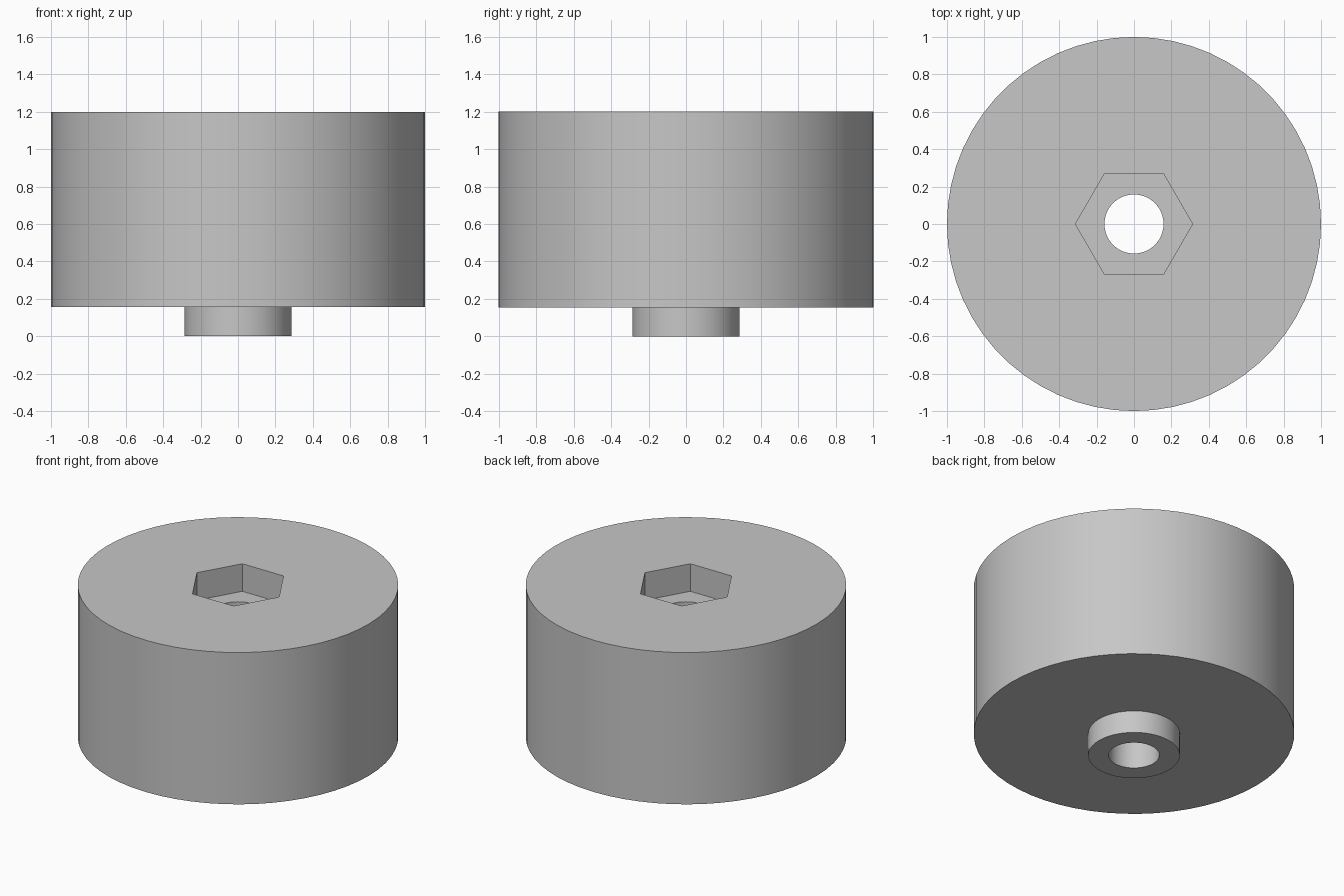
import bpy
import bmesh
from math import tau
from mathutils import Matrix, Vector

SEGMENTS = 60
OUTER, BOSS, BORE = 1.0, 0.286, 0.158
HEIGHT, UNDERSIDE = 1.2, 0.155
HEX_RADIUS, HEX_DEPTH = 0.313, 0.19

cube = bpy.data.objects.get("Cube")
if cube:
    bpy.data.objects.remove(cube, do_unlink=True)


def add_object(name, bm):
    mesh = bpy.data.meshes.new(name)
    bm.to_mesh(mesh)
    bm.free()
    obj = bpy.data.objects.new(name, mesh)
    bpy.context.collection.objects.link(obj)
    return obj


def lathe(name, profile):
    """Revolve a closed (radius, height) profile around z."""
    bm = bmesh.new()
    verts = [bm.verts.new((r, 0, z)) for r, z in profile]
    edges = [bm.edges.new((v, verts[i - 1])) for i, v in enumerate(verts)]
    bmesh.ops.spin(bm, geom=verts + edges, cent=(0, 0, 0), axis=(0, 0, 1),
                   angle=tau, steps=SEGMENTS, use_merge=True)
    bmesh.ops.remove_doubles(bm, verts=bm.verts, dist=0.0001)
    bmesh.ops.recalc_face_normals(bm, faces=bm.faces)
    return add_object(name, bm)


# Round body with a short boss underneath and a bore right through
body = lathe("wheel_body", [
    (BORE, 0), (BOSS, 0), (BOSS, UNDERSIDE),
    (OUTER, UNDERSIDE), (OUTER, HEIGHT), (BORE, HEIGHT)])

# Hexagonal nut pocket, points along x
bm = bmesh.new()
bmesh.ops.create_cone(bm, cap_ends=True, segments=6, radius1=HEX_RADIUS,
                      radius2=HEX_RADIUS, depth=2 * HEX_DEPTH)
# Turn so that a corner lies on the x axis
corner = bm.verts[:][0].co.xy
turn = -Vector((1, 0)).angle_signed(corner)
bmesh.ops.rotate(bm, verts=bm.verts, matrix=Matrix.Rotation(-turn, 3, "Z"))
bmesh.ops.translate(bm, verts=bm.verts, vec=(0, 0, HEIGHT))
cutter = add_object("hex_cutter", bm)
cutter.hide_render = True

pocket = body.modifiers.new("hex_pocket", "BOOLEAN")
pocket.operation = "DIFFERENCE"
pocket.solver = "EXACT"
pocket.object = cutter

bpy.ops.object.select_all(action="DESELECT")
body.select_set(True)
bpy.context.view_layer.objects.active = body
bpy.ops.object.modifier_apply(modifier=pocket.name)
bpy.data.objects.remove(cutter, do_unlink=True)

# Plain grey finish
grey = bpy.data.materials.new("light_grey")
grey.use_nodes = True
colour = (0.57, 0.57, 0.57, 1)
grey.diffuse_color = colour
grey.node_tree.nodes["Principled BSDF"].inputs["Base Color"].default_value = colour
body.data.materials.clear()
body.data.materials.append(grey)
for face in body.data.polygons:
    face.material_index = 0

bpy.ops.object.shade_smooth_by_angle()
